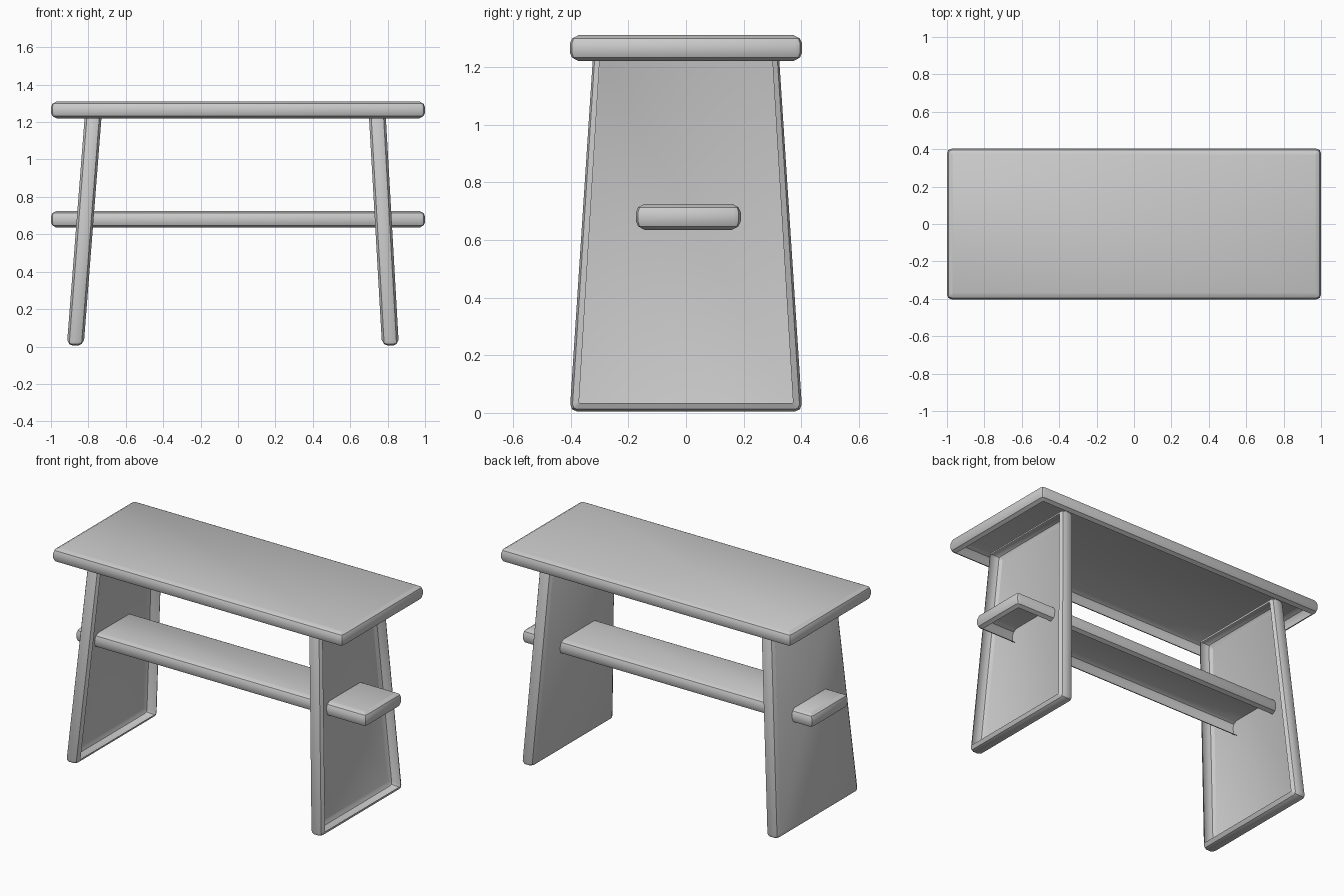
import bpy, bmesh, math
from mathutils import Vector

if "Cube" in bpy.data.objects:
    bpy.data.objects.remove(bpy.data.objects["Cube"])

T = 0.09  # board thickness
# rounded edge profile: (inset from outline, depth below closed face)
EDGE = [(0.03, 0), (0.008, 0.012), (0, 0.03), (0, T - 0.03), (0.008, T - 0.012), (0.03, T)]


def outline(hu, hv, inset):
    """Rectangle with softly rounded corners, counter-clockwise."""
    a, b = hu - inset, hv - inset
    r = max(0.003, 0.025 - inset)
    pts = []
    for k, (su, sv) in enumerate([(1, 1), (-1, 1), (-1, -1), (1, -1)]):
        for j in range(3):
            t = math.radians(90 * k + 45 * j)
            pts.append((su * (a - r) + r * math.cos(t), sv * (b - r) + r * math.sin(t)))
    return pts


def board(name, hu, hv, place):
    """Hollow board: closed front face, rounded rim, open back."""
    bm = bmesh.new()
    rings = [[bm.verts.new(place(u, v, -d)) for u, v in outline(hu, hv, i)] for i, d in EDGE]
    bm.faces.new(rings[0])
    n = len(rings[0])
    for a, b in zip(rings, rings[1:]):
        for i in range(n):
            j = (i + 1) % n
            bm.faces.new((a[j], a[i], b[i], b[j]))
    me = bpy.data.meshes.new(name)
    bm.to_mesh(me)
    bm.free()
    ob = bpy.data.objects.new(name, me)
    bpy.context.collection.objects.link(ob)
    bpy.ops.object.select_all(action='DESELECT')
    ob.select_set(True)
    bpy.context.view_layer.objects.active = ob
    bpy.ops.object.shade_smooth_by_angle(angle=math.radians(30))
    return ob


# seat and stretcher, open underneath
board("seat", 1.0, 0.403, lambda u, v, w: Vector((u, v, 1.31 + w)))
board("stretcher", 1.0, 0.182, lambda u, v, w: Vector((u, v + 0.008, 0.725 + w)))

# tapered, leaning end panels, both open towards +x
H = 1.265


def leg(name, x_bottom, lean):
    def place(u, v, w):
        z = u + H / 2
        taper = 1 - 0.205 * z / H
        return Vector((x_bottom + lean * z - w, v * taper, z + 0.005))
    board(name, H / 2, 0.403, place)


leg("left_leg", -0.915, 0.078)
leg("right_leg", 0.77, -0.057)
